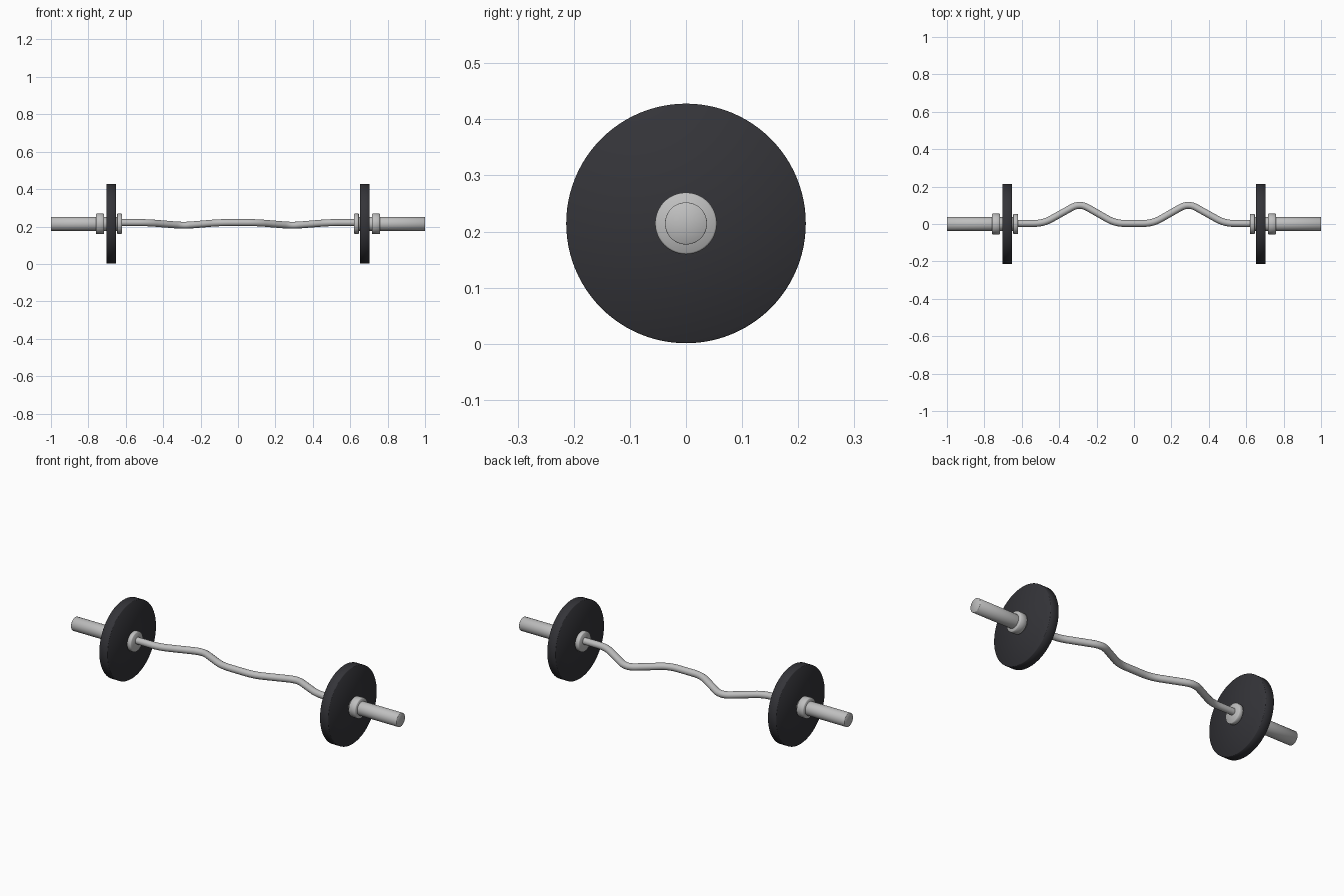
import bpy, bmesh, math
from mathutils import Vector

if "Cube" in bpy.data.objects:
    bpy.data.objects.remove(bpy.data.objects["Cube"])

AXIS_Z = 0.2145   # height of the sleeve axis


def material(name, rgb):
    m = bpy.data.materials.new(name)
    m.diffuse_color = (*rgb, 1)
    m.use_nodes = True
    m.node_tree.nodes["Principled BSDF"].inputs["Base Color"].default_value = m.diffuse_color
    return m


steel = material("brushed steel", (0.52, 0.52, 0.52))
rubber = material("black rubber", (0.034, 0.034, 0.040))


def lathe(name, profile, mat, side, sides=64):
    """Revolve (x, radius) points round the bar axis; zero radius makes a cap centre."""
    bm = bmesh.new()
    rings = []
    for x, r in profile:
        if r == 0:
            rings.append([bm.verts.new((side * x, 0, AXIS_Z))] * sides)
        else:
            rings.append([bm.verts.new((side * x, r * math.cos(a), AXIS_Z + r * math.sin(a)))
                          for a in (math.tau * i / sides for i in range(sides))])
    for a, b in zip(rings, rings[1:]):
        for i in range(sides):
            j = (i + 1) % sides
            bm.faces.new(list(dict.fromkeys((a[i], a[j], b[j], b[i]))))
    bmesh.ops.recalc_face_normals(bm, faces=bm.faces)
    for f in bm.faces:
        f.smooth = True
    me = bpy.data.meshes.new(name)
    bm.to_mesh(me)
    bm.free()
    me.materials.append(mat)
    ob = bpy.data.objects.new(name, me)
    bpy.context.collection.objects.link(ob)


def disc(x0, x1, r, bevel):
    """Closed cylinder profile with a small edge bevel."""
    return [(x0, 0), (x0, r - bevel), (x0 + bevel, r),
            (x1 - bevel, r), (x1, r - bevel), (x1, 0)]


# Sleeves, plates and collars on both ends
for side, label in ((-1, "left"), (1, "right")):
    lathe(label + "_sleeve", disc(0.63, 1.0, 0.0375, 0.001), steel, side, 48)
    lathe(label + "_inner_collar", disc(0.62, 0.646, 0.054, 0.003), steel, side)
    lathe(label + "_plate", disc(0.652, 0.704, 0.2135, 0.002), rubber, side, 96)
    lathe(label + "_outer_collar", disc(0.716, 0.759, 0.055, 0.003), steel, side)

# Cambered bar: corner points (x, y, z), mirrored in x
BY, BZ = 0.003, 0.221
half = [(0.10, BY, BZ), (0.29, 0.112, BZ - 0.016), (0.485, BY, BZ), (0.66, BY, BZ)]
corners = [Vector((-x, y, z)) for x, y, z in reversed(half)] + [Vector(p) for p in half]


def rounded(points, cut=0.05, steps=8):
    """Replace each inner corner with a smooth bend."""
    path = [points[0]]
    for p, c, n in zip(points, points[1:], points[2:]):
        a = c + (p - c).normalized() * cut
        b = c + (n - c).normalized() * cut
        for i in range(steps + 1):
            t = i / steps
            path.append(a * (1 - t) ** 2 + c * 2 * t * (1 - t) + b * t * t)
    return path + [points[-1]]


path = rounded(corners)
curve = bpy.data.curves.new("curl_bar", 'CURVE')
curve.dimensions = '3D'
curve.bevel_depth = 0.0185
curve.bevel_resolution = 6
curve.use_fill_caps = True
spline = curve.splines.new('POLY')
spline.points.add(len(path) - 1)
for point, co in zip(spline.points, path):
    point.co = (*co, 1)
spline.use_smooth = True
curve.materials.append(steel)
bar = bpy.data.objects.new("curl_bar", curve)
bpy.context.collection.objects.link(bar)
